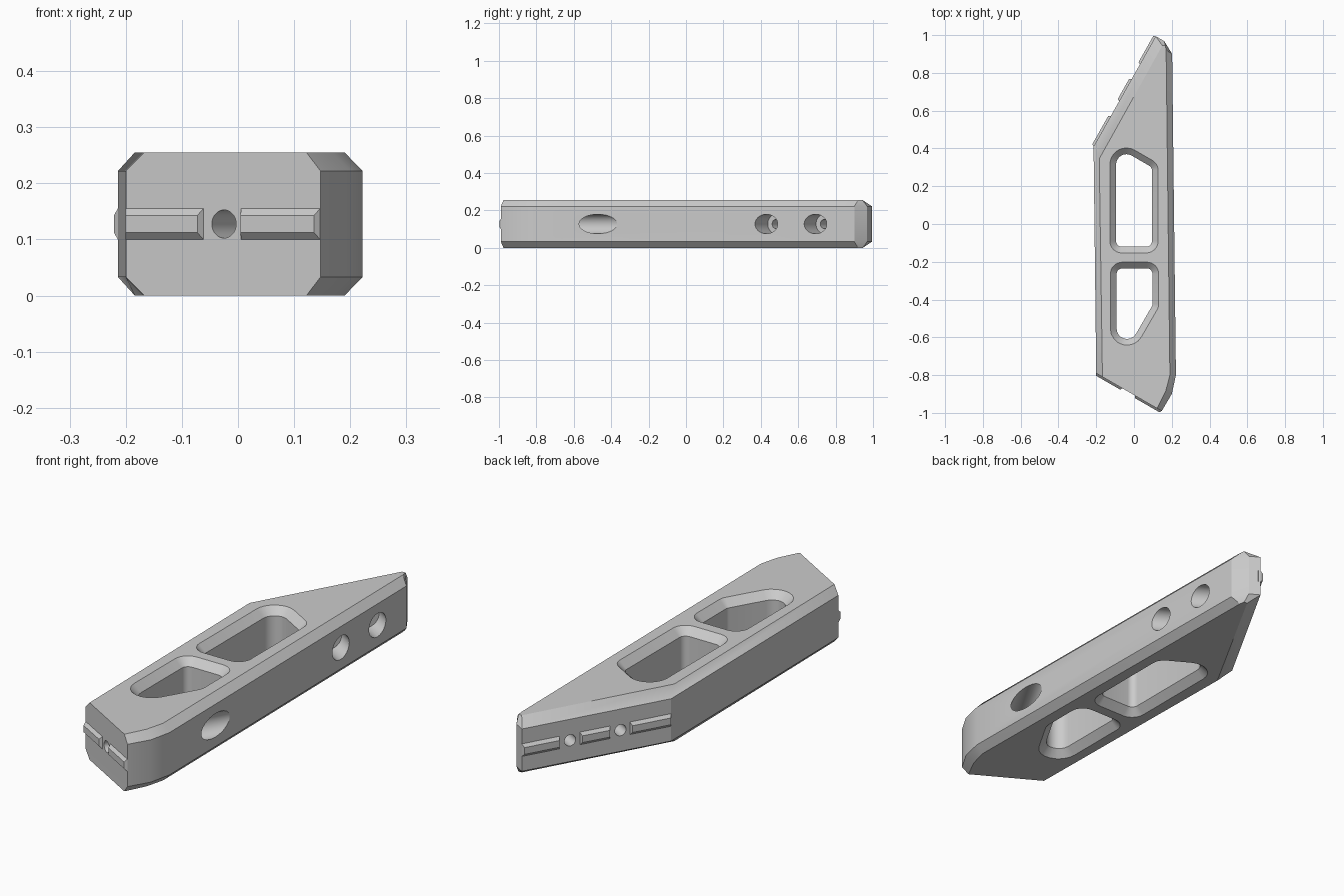
import bpy, bmesh, math
from mathutils import Vector

if "Cube" in bpy.data.objects:
    bpy.data.objects.remove(bpy.data.objects["Cube"])

H = 0.255          # block height
MID = H / 2
CH = 0.033         # chamfer size

grey = bpy.data.materials.new("plain_grey")
grey.diffuse_color = (0.6, 0.6, 0.6, 1)
grey.use_nodes = True
grey.node_tree.nodes["Principled BSDF"].inputs["Base Color"].default_value = grey.diffuse_color


def loft(name, rings):
    """Closed solid through rings that have equal point counts."""
    bm = bmesh.new()
    loops = [[bm.verts.new(p) for p in ring] for ring in rings]
    n = len(loops[0])
    for a, b in zip(loops, loops[1:]):
        for i in range(n):
            j = (i + 1) % n
            bm.faces.new((a[i], a[j], b[j], b[i]))
    bm.faces.new(loops[0][::-1])
    bm.faces.new(loops[-1])
    bmesh.ops.recalc_face_normals(bm, faces=bm.faces)
    me = bpy.data.meshes.new(name)
    bm.to_mesh(me)
    bm.free()
    me.materials.append(grey)
    ob = bpy.data.objects.new(name, me)
    bpy.context.collection.objects.link(ob)
    return ob


def level(pts, z):
    return [(x, y, z) for x, y in pts]


def rounded(corners, d):
    """Counter-clockwise (x, y, radius) corners, filleted, offset outward by d."""
    out, n = [], len(corners)
    for i, (x, y, r) in enumerate(corners):
        p = Vector((x, y))
        u = (Vector(corners[i - 1][:2]) - p).normalized()
        v = (Vector(corners[(i + 1) % n][:2]) - p).normalized()
        half = u.angle(v) / 2
        c = p + (u + v).normalized() * (r / math.sin(half))
        sweep = math.pi - 2 * half
        start = math.atan2(u.x, -u.y)          # outward normal of incoming edge
        for k in range(9):
            a = start + sweep * k / 8
            out.append((c.x + (r + d) * math.cos(a), c.y + (r + d) * math.sin(a)))
    return out


def cylinder(name, start, end, r):
    """Horizontal round cutter at mid height."""
    a, b = Vector((*start, MID)), Vector((*end, MID))
    d = (b - a).normalized()
    up = Vector((0, 0, 1))
    side = d.cross(up)
    ring = [(side * math.cos(t) + up * math.sin(t)) * r
            for t in (2 * math.pi * k / 32 for k in range(32))]
    return loft(name, [[a + p for p in ring], [b + p for p in ring]])


# Main block: chamfered along every side except the front mounting face
outline = [(-0.2, -0.79), (0.147, -0.99), (0.2, -0.90), (0.222, -0.80),
           (0.202, 0.90), (0.16, 0.968), (0.115, 0.994), (-0.214, 0.41)]
inset = [(-0.167, -0.809), (0.122, -0.976), (0.168, -0.885), (0.19, -0.80),
         (0.17, 0.92), (0.166, 0.945), (0.15, 0.945), (-0.184, 0.345)]
body = loft("block_body", [level(inset, 0), level(outline, CH),
                           level(outline, H - CH), level(inset, H)])

cutters = []

# Two lightening windows with chamfered rims
windows = {
    "rear_window_cutter": [(-0.095, -0.12, 0.03), (0.095, -0.12, 0.03),
                           (0.095, 0.30, 0.03), (-0.095, 0.41, 0.055)],
    "front_window_cutter": [(-0.092, -0.235, 0.03), (-0.092, -0.759, 0.055),
                            (0.098, -0.43, 0.03), (0.098, -0.235, 0.03)],
}
for name, corners in windows.items():
    steps = [(-0.02, CH + 0.02), (CH, 0), (H - CH, 0), (H + 0.02, CH + 0.02)]
    cutters.append(loft(name, [level(rounded(corners, d), z) for z, d in steps]))


# Bolt holes: narrow through hole plus a wide counterbore from the right side
def bolt_hole(name, face_point, direction, seat, length):
    p, d = Vector(face_point), Vector(direction)
    cutters.append(cylinder(name + "_shank_cutter", p - d * 0.06, p + d * (seat + 0.02), 0.025))
    cutters.append(cylinder(name + "_head_cutter", p + d * seat, p + d * (length + 0.15), 0.052))


c30, s30 = math.cos(math.pi / 6), 0.5
bolt_hole("front_bolt", (-0.025, -0.891), (s30, c30), 0.14, 0.48)
bolt_hole("rear_bolt_1", (-0.1, 0.607), (c30, -s30), 0.25, 0.36)
bolt_hole("rear_bolt_2", (0.0125, 0.803), (c30, -s30), 0.125, 0.235)

bpy.context.view_layer.objects.active = body
for cut in cutters:
    cut.hide_render = True
    mod = body.modifiers.new("cut", 'BOOLEAN')
    mod.operation = 'DIFFERENCE'
    mod.solver = 'EXACT'
    mod.object = cut
    bpy.ops.object.modifier_apply(modifier=mod.name)
for cut in cutters:
    bpy.data.objects.remove(cut)

bpy.ops.object.select_all(action='DESELECT')
body.select_set(True)
bpy.ops.object.shade_smooth_by_angle(angle=math.radians(25))


# Locating ribs: tapered keys on the two mounting faces
def ribs(name, start, end, spans):
    a, b = Vector((*start, MID)), Vector((*end, MID))
    along = (b - a).normalized()
    out = along.cross(Vector((0, 0, 1)))
    for i, (s0, s1) in enumerate(spans):
        rings = []
        for depth, half, taper in ((-0.01, 0.028, 0), (0, 0.028, 0), (0.012, 0.015, 0.006)):
            rings.append([a + along * s + out * depth + Vector((0, 0, z))
                          for s, z in ((s0 + taper, -half), (s1 - taper, -half),
                                       (s1 - taper, half), (s0 + taper, half))])
        loft(f"{name}_{i + 1}", rings)


ribs("front_rib", outline[0], outline[1], [(0.0, 0.16), (0.237, 0.4)])
# the rear face runs the other way round the outline, so measure from the tip
ribs("rear_rib", outline[6], outline[7], [(0.0, 0.17), (0.26, 0.395), (0.485, 0.67)])
